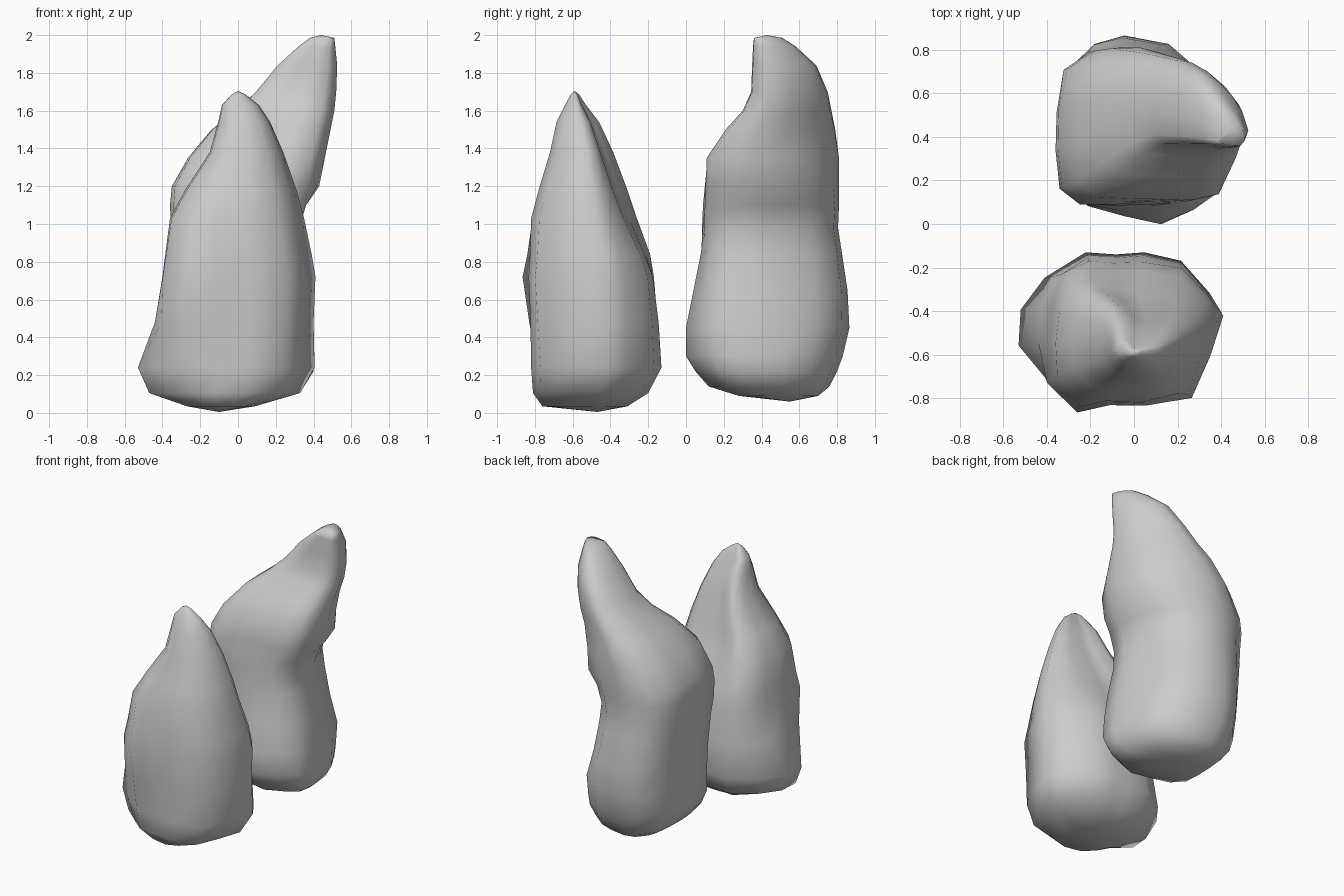
import bpy, bmesh


def unit(outline):
    # Scale a plan outline to the -1..1 box so each ring can be fitted to its extents
    xs, ys = zip(*outline)
    cx, cy = (min(xs) + max(xs)) / 2, (min(ys) + max(ys)) / 2
    hx, hy = (max(xs) - min(xs)) / 2, (max(ys) - min(ys)) / 2
    return [((x - cx) / hx, (y - cy) / hy) for x, y in outline]


def blend(keys, z):
    # Plan shape at height z, interpolated between keyed outlines
    if z <= keys[0][0]:
        return keys[0][1]
    for (za, a), (zb, b) in zip(keys, keys[1:]):
        if z <= zb:
            t = (z - za) / (zb - za)
            mix = [(p[0] + (q[0] - p[0]) * t, p[1] + (q[1] - p[1]) * t) for p, q in zip(a, b)]
            return unit(mix)
    return keys[-1][1]


def rock(name, outlines, rings, bottom, tip, dents):
    bm = bmesh.new()
    keys = [(z, unit(o)) for z, o in outlines]
    loops = []
    for z, x0, x1, y0, y1 in rings:
        loop = []
        for i, (u, v) in enumerate(blend(keys, z)):
            # dents: outline point index, height range, pull towards the axis
            for idx, za, zb, k in dents:
                if i == idx and za <= z <= zb:
                    u, v = u * k, v * k
            loop.append(bm.verts.new(((x0 + x1) / 2 + u * (x1 - x0) / 2,
                                      (y0 + y1) / 2 + v * (y1 - y0) / 2, z)))
        loops.append(loop)
    n = len(loops[0])
    for a, b in zip(loops, loops[1:]):
        for i in range(n):
            j = (i + 1) % n
            bm.faces.new((a[i], a[j], b[j], b[i]))
    for loop, p in ((loops[0], bottom), (loops[-1], tip)):
        c = bm.verts.new(p)
        for i in range(n):
            bm.faces.new((loop[i], loop[(i + 1) % n], c))
    bmesh.ops.recalc_face_normals(bm, faces=bm.faces)
    for f in bm.faces:
        f.smooth = True
    mesh = bpy.data.meshes.new(name)
    bm.to_mesh(mesh)
    bm.free()
    obj = bpy.data.objects.new(name, mesh)
    bpy.context.collection.objects.link(obj)
    return obj


# Short front rock: upright, tapering to a point, with a flared left foot
front_base = [(.41, -.42), (.35, -.32), (.22, -.17), (.05, -.13), (-.08, -.14),
              (-.22, -.13), (-.41, -.25), (-.52, -.4), (-.53, -.57), (-.44, -.69),
              (-.26, -.8), (-.12, -.82), (.06, -.84), (.27, -.79), (.35, -.6)]
front_mid = [(.41, -.42), (.34, -.33), (.22, -.2), (.05, -.17), (-.08, -.18),
             (-.2, -.18), (-.32, -.24), (-.37, -.38), (-.39, -.53), (-.39, -.73),
             (-.25, -.86), (-.1, -.82), (.06, -.82), (.27, -.79), (.35, -.6)]
front_top = [(.27, -.52), (.24, -.47), (.17, -.44), (.05, -.44), (-.02, -.41),
             (-.09, -.36), (-.15, -.37), (-.19, -.45), (-.2, -.55), (-.19, -.64),
             (-.13, -.72), (-.06, -.74), (.05, -.75), (.17, -.71), (.24, -.62)]
rock("front_rock", [(.25, front_base), (.65, front_mid), (1.35, front_top)],
     [(.035, -.27, .09, -.76, -.31), (.105, -.47, .33, -.81, -.20),
      (.24, -.53, .405, -.82, -.13), (.48, -.44, .40, -.83, -.145),
      (.72, -.40, .41, -.865, -.17), (.84, -.385, .39, -.84, -.19),
      (1.03, -.36, .35, -.82, -.26), (1.18, -.28, .31, -.78, -.31),
      (1.38, -.15, .24, -.72, -.385), (1.54, -.105, .17, -.685, -.46),
      (1.63, -.085, .11, -.64, -.53), (1.685, -.035, .04, -.61, -.565)],
     (-.1, -.47, .005), (0, -.59, 1.705),
     [(9, .1, .3, .92)])

# Tall back rock: pinched waist, upper part leaning right to a narrow tip
back_base = [(.4, .4), (.385, .55), (.31, .71), (.17, .83), (-.04, .87), (-.18, .83),
             (-.29, .69), (-.305, .52), (-.31, .35), (-.3, .2), (-.21, .09), (-.04, .04),
             (.13, 0), (.28, .07), (.39, .15), (.41, .28)]
back_mid = [(.45, .44), (.4, .59), (.33, .7), (.16, .79), (-.02, .81), (-.17, .79),
            (-.3, .71), (-.335, .52), (-.34, .35), (-.32, .18), (-.22, .11), (-.04, .11),
            (.13, .12), (.28, .12), (.4, .16), (.44, .3)]
back_top = [(.52, .44), (.48, .55), (.42, .63), (.34, .7), (.27, .74), (.2, .75),
            (.14, .7), (.1, .62), (.1, .52), (.1, .41), (.14, .37), (.25, .36),
            (.32, .35), (.38, .345), (.46, .35), (.5, .39)]
rock("back_rock", [(.4, back_base), (1.1, back_mid), (1.68, back_top)],
     [(.09, -.14, .25, .28, .70), (.14, -.23, .35, .12, .76),
      (.22, -.29, .40, .05, .80), (.30, -.31, .405, 0, .83),
      (.45, -.31, .395, 0, .865), (.65, -.32, .37, .04, .855),
      (.85, -.34, .335, .08, .825), (.98, -.355, .33, .085, .805),
      (1.1, -.36, .37, .09, .81), (1.2, -.35, .43, .10, .81),
      (1.35, -.265, .46, .11, .81), (1.5, -.14, .49, .21, .79),
      (1.6, -.01, .51, .30, .77), (1.7, .095, .52, .345, .75),
      (1.84, .21, .525, .35, .69), (1.94, .32, .515, .355, .58),
      (1.985, .38, .51, .36, .51)],
     (.07, .55, .06), (.44, .43, 2.0),
     [(0, .8, 1.1, .94), (1, .6, 1.1, .9), (2, .6, 1.1, .91)])
